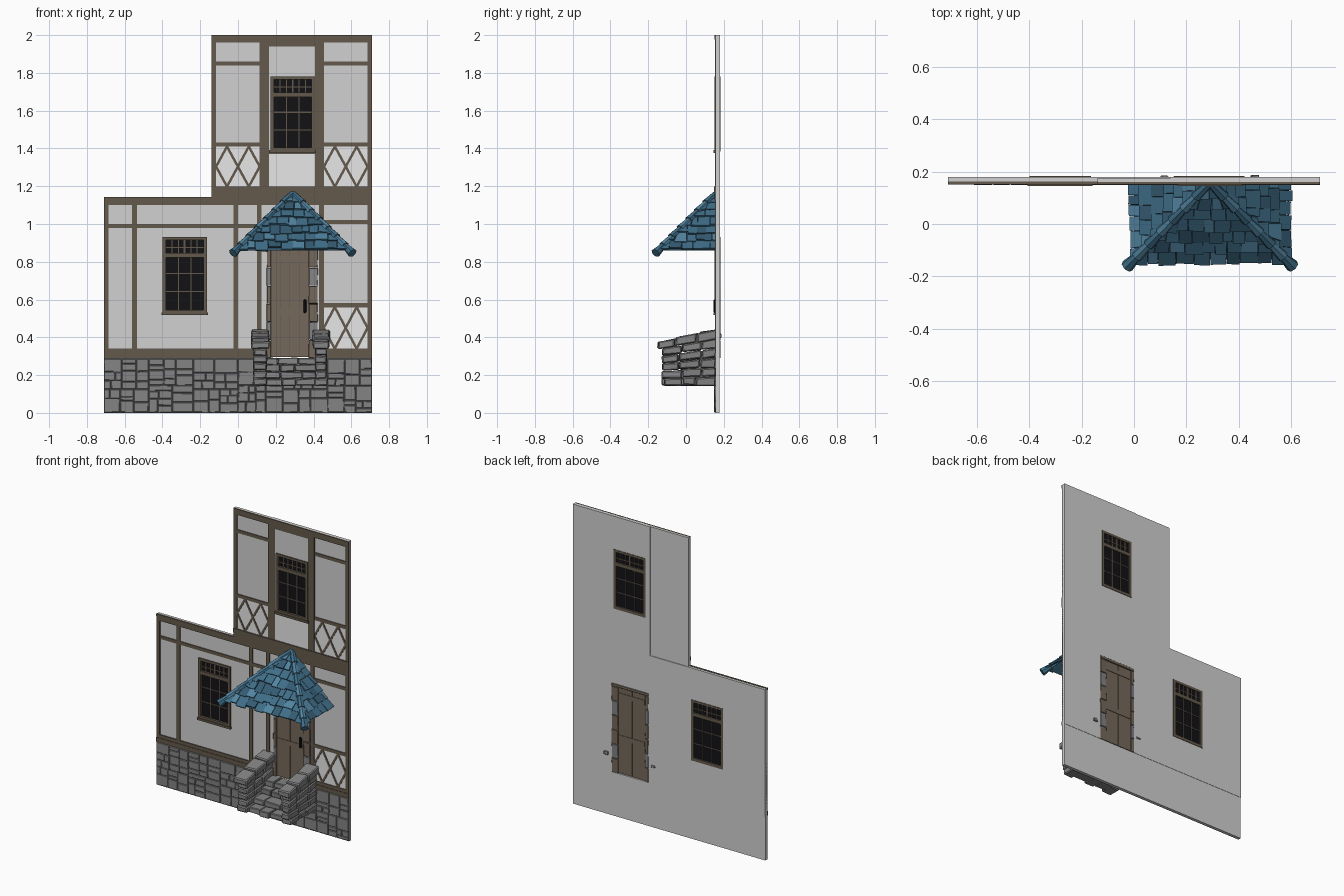
import bpy, bmesh, random
from math import pi
from mathutils import Vector

random.seed(7)
cube = bpy.data.objects.get("Cube")
if cube:
    bpy.data.objects.remove(cube, do_unlink=True)


def material(name, r, g, b):
    m = bpy.data.materials.new(name)
    m.use_nodes = True
    m.diffuse_color = (r, g, b, 1)
    m.node_tree.nodes["Principled BSDF"].inputs["Base Color"].default_value = (r, g, b, 1)
    return m


PLASTER = material("plaster", .64, .64, .64)
WHITE = material("white_plaster", .83, .83, .83)
TIMBER = material("timber", .125, .1, .072)
DOOR = material("door_wood", .18, .14, .105)
BLACK = material("black", .006, .006, .008)
STONE = material("stone", .23, .23, .23)
MORTAR = material("mortar", .1, .1, .1)
BLUES = [material("slate_blue", .05, .155, .245),
         material("light_blue", .085, .235, .36),
         material("dark_blue", .035, .105, .17)]


def hexa(bm, pts, mi=0, jitter=0):
    """Six-sided block; point index is 4*x + 2*y + z."""
    vs = [bm.verts.new(Vector(p) + Vector([random.uniform(-jitter, jitter) for _ in range(3)]))
          for p in pts]
    for f in ("0132", "4675", "0451", "2376", "0264", "1573"):
        bm.faces.new([vs[int(c)] for c in f]).material_index = mi


def box(bm, x0, x1, z0, z1, y0, y1, mi=0, jitter=0):
    hexa(bm, [(x, y, z) for x in (x0, x1) for y in (y0, y1) for z in (z0, z1)], mi, jitter)


def bar(bm, p, q, w, y0, y1):
    """Straight strip in the wall plane from p to q, each (x, z)."""
    p, q = Vector(p), Vector(q)
    n = (q - p).orthogonal().normalized() * w / 2
    hexa(bm, [(c.x, y, c.y) for e in (p, q) for y in (y0, y1) for c in (e - n, e + n)])


def finish(bm, name, mats, bevel=0):
    bmesh.ops.recalc_face_normals(bm, faces=bm.faces)
    me = bpy.data.meshes.new(name)
    bm.to_mesh(me)
    bm.free()
    for m in mats:
        me.materials.append(m)
    ob = bpy.data.objects.new(name, me)
    bpy.context.collection.objects.link(ob)
    if bevel:
        mod = ob.modifiers.new("bevel", "BEVEL")
        mod.width, mod.segments = bevel, 1
    return ob


# Plaster walls with openings for the windows and door
L, R, T0, POST = -.71, .71, -.14, .14
LOW_WIN, HIGH_WIN, DOORWAY = (-.4, -.165, .525, .93), (.172, .408, 1.385, 1.78), (.155, .42, .29, .88)


def wall(name, x0, x1, z0, z1, holes, back):
    bm = bmesh.new()
    xs = sorted({x0, x1, *[x for h in holes for x in h[:2]]})
    zs = sorted({z0, z1, *[z for h in holes for z in h[2:]]})
    for a, b in zip(xs, xs[1:]):
        for c, d in zip(zs, zs[1:]):
            if any(h[0] <= a < h[1] and h[2] <= c < h[3] for h in holes):
                continue
            bm.faces.new([bm.verts.new((x, .16, z)) for x, z in ((a, c), (b, c), (b, d), (a, d))])
    bmesh.ops.remove_doubles(bm, verts=bm.verts, dist=1e-5)
    new = bmesh.ops.extrude_face_region(bm, geom=bm.faces[:], use_keep_orig=True)["geom"]
    bmesh.ops.translate(bm, vec=(0, back - .16, 0), verts=[v for v in new if isinstance(v, bmesh.types.BMVert)])
    finish(bm, name, [PLASTER])


wall("base_wall", L, R, 0, .29, [], .178)
wall("lower_wall", L, R, .29, 1.14, [LOW_WIN, DOORWAY], .18)
wall("tower_side_wall", T0, POST, 1.14, 2, [], .176)
wall("tower_wall", POST, R, 1.14, 2, [HIGH_WIN], .18)

# Timber framing
F0, F1 = .153, .163
bm = bmesh.new()
for x0, x1 in ((L, DOORWAY[0]), (DOORWAY[1], R)):
    box(bm, x0, x1, .29, .318, F0 - .003, F1)
    box(bm, x0, x1, .318, .34, F0, F1)
box(bm, L, R, 1.1, 1.128, F0, F1)
box(bm, L, T0, 1.128, 1.142, F0 - .003, F1)
box(bm, T0, R, 1.128, 1.17, F0 - .002, F1)
box(bm, T0, R, 1.17, 1.198, F0 - .004, F1)
box(bm, T0, R, 1.96, 1.978, F0, F1)
box(bm, T0, R, 1.978, 2, F0 - .003, F1)
for x in (L, -.56, -.025, .1, .43, R - .024):
    box(bm, x, x + .024, .34, 1.1, F0, F1)
for x in (T0, .115, .139, .407, .431, R - .024):
    box(bm, x, x + .024, 1.198, 1.96, F0 + (.002 if x in (.139, .407) else 0), F1)
rails = [(-.686, .1, .99), (.454, .686, 1.01), (.454, .686, .57),
         (.163, .407, 1.95), (.163, .407, 1.382)]
rails += [(a, b, z) for a, b in ((-.116, .115), (.455, .686)) for z in (1.42, 1.85)]
for a, b, z in rails:
    box(bm, a, b, z - .011, z + .011, F0 + .002, F1)
finish(bm, "timber_frame", [TIMBER])

# Diamond lattice panels
lattice, panel = bmesh.new(), bmesh.new()
for x0, x1, z0, z1 in ((-.116, .115, 1.198, 1.41), (.455, .686, 1.198, 1.41), (.454, .686, .34, .56)):
    box(panel, x0, x1, z0, z1, .158, .161)
    w, zm = (x1 - x0) / 4, (z0 + z1) / 2
    for cx in (x0 + w, x1 - w):
        ring = [(cx - w, zm), (cx, z1), (cx + w, zm), (cx, z0)]
        for i in range(4):
            bar(lattice, ring[i], ring[i - 1], .013, F0 + .002, F1)
box(panel, .163, .407, 1.198, 1.372, .158, .161)
finish(lattice, "lattice", [TIMBER])
finish(panel, "lattice_panels", [WHITE])


# Windows, with glazing bars on both sides
def window(name, hole):
    x0, x1, z0, z1 = hole
    bm = bmesh.new()
    a, b, f, k = x0 + .018, x1 - .018, .152, .183
    mid = z1 - .095
    box(bm, x0, x1, z0, z1, .166, .174, 1)
    for xa, xb in ((x0, a), (b, x1)):
        box(bm, xa, xb, z0, z1, f, k)
    for za, zb in ((z0, z0 + .02), (mid - .012, mid + .012), (z1 - .016, z1)):
        box(bm, a, b, za, zb, f, k)
    box(bm, x0 - .006, x1 + .006, z0 - .008, z0 + .006, f - .006, .16)
    for cols, rows, za, zb in ((3, 3, z0 + .02, mid), (6, 2, mid, z1 - .016)):
        for i in range(1, cols):
            x, t = a + (b - a) * i / cols, .005 if cols > 3 and i == 3 else .0027
            box(bm, x - t, x + t, za, zb, .16, .179)
        for j in range(1, rows):
            z = za + (zb - za) * j / rows
            box(bm, a, b, z - .0027, z + .0027, .161, .178)
    finish(bm, name, [TIMBER, BLACK])


window("lower_window", LOW_WIN)
window("upper_window", HIGH_WIN)

# Door with planks, handle and block surround
bm = bmesh.new()
for i in range(4):
    x = .175 + i * .05
    box(bm, x, x + .0485, .295, .865, .16, .176)
box(bm, .175, .375, .295, .865, .163, .173, 1)
box(bm, .18, .37, .52, .55, .157, .179)
box(bm, .18, .37, .8, .83, .158, .179)
finish(bm, "door", [DOOR, TIMBER])
bm = bmesh.new()
box(bm, .346, .362, .53, .6, .146, .16)
finish(bm, "door_handle", [BLACK], .004)
bm = bmesh.new()
for x0, x1 in ((.152, .175), (.375, .422)):
    for i in range(6):
        z = .29 + i * .096
        box(bm, x0, x1, z, z + .094, .154, .182, (1, 0, 1, 1, 0, 1)[i], .0015)
box(bm, .152, .422, .866, .885, .153, .183, 1)
finish(bm, "door_surround", [STONE, DOOR], .002)

# Random ashlar masonry along the base
bm = bmesh.new()


def ashlar(x0, x1, z0, z1):
    w, h = x1 - x0, z1 - z0
    cut = random.uniform(.36, .64)
    if w > .13 or (w > .085 and w > 1.5 * h and random.random() < .6):
        ashlar(x0, x0 + w * cut, z0, z1)
        ashlar(x0 + w * cut, x1, z0, z1)
    elif h > .085 or (h > .06 and random.random() < .35):
        ashlar(x0, x1, z0, z0 + h * cut)
        ashlar(x0, x1, z0 + h * cut, z1)
    else:
        box(bm, x0 + .0015, x1 - .0015, z0 + .0015, z1 - .0015, random.uniform(.149, .154), .16, 0, .001)


for i in range(6):
    z = .145 if i % 2 else .125
    xa, xb = L + i * (R - L) / 6, L + (i + 1) * (R - L) / 6
    ashlar(xa, xb, .002, z)
    ashlar(xa, xb, z, .287)
finish(bm, "base_stones", [STONE], .003)
bm = bmesh.new()
box(bm, L, R, 0, .29, .1565, .161)
finish(bm, "base_mortar", [MORTAR])

# Stone side walls of the stoop, courses dipping to the front
for name, x0, x1 in (("right_stoop_wall", .082, .152), ("left_stoop_wall", .408, .47)):
    bm = bmesh.new()
    for k in range(6):
        cap = .013 if k == 5 else random.uniform(-.003, .004)
        front = -.125 - .022 * (k == 5) + random.uniform(-.008, .008)
        c1, c2 = (front + (.16 - front) * (f + random.uniform(-.07, .07)) for f in (.33, .67))
        for ya, yb in ((front, c1), (c1, c2), (c2, .165)):
            lift = random.uniform(-.004, .004)
            hexa(bm, [(x, y, .143 + (k + j) * .05 + lift - .2 * (.16 - y) * (k + j) / 6 - .0025 * j)
                      for x in (x0 - cap, x1 + cap) for y in (ya + .002, yb - .002) for j in (0, 1)],
                 0, .0035)
    finish(bm, name, [STONE], .006)
bm = bmesh.new()
box(bm, .445, .48, .395, .42, .15, .186, 0, .003)
box(bm, .1, .13, .4, .415, .15, .184, 0, .003)
finish(bm, "tie_stones", [STONE], .003)

# Steps
bm = bmesh.new()
for k in range(4):
    cuts = [.145, random.uniform(.21, .25), random.uniform(.3, .34), .415]
    for a, b in zip(cuts, cuts[1:]):
        box(bm, a + .001, b - .001, .145 + k * .037, .18 + k * .037,
            -.105 + k * .062 + random.uniform(-.008, .008), .162, 0, .003)
finish(bm, "steps", [STONE], .004)

# Porch roof: three slopes of overlapping slates
APEX = Vector((.29, .158, 1.15))
EAVE = [Vector(p) for p in ((0, .158, .86), (0, -.135, .86), (.58, -.135, .86), (.58, .158, .86))]
tiles, deck = bmesh.new(), bmesh.new()
for B, C in zip(EAVE, EAVE[1:]):
    deck.faces.new([deck.verts.new(p) for p in (APEX, B, C)])
    u = (C - B).normalized()
    foot = B + u * (APEX - B).dot(u)
    down = foot - APEX
    n = down.cross(u).normalized()
    lo, hi = (B - foot).dot(u), (C - foot).dot(u)
    rows = 7
    for r in range(rows):
        t0, t1 = max(.02, (r - .25) / rows), (r + 1) / rows
        x, end = lo * t1, hi * t1
        first = True
        while x < end - .004:
            w = random.uniform(.035, .07) * (.6 if first and r % 2 else 1)
            nx = end if end - x - w < .02 else x + w
            first = False
            tip = t1 + random.uniform(-.01, .035)
            lift = random.uniform(.008, .016)
            pts = []
            for e in (x + .001, nx - .001):
                for t, h in ((t0, .001), (tip, lift)):
                    s = min(max(e, lo * t), hi * t)
                    base = APEX + down * t + u * s
                    pts += [base + n * h, base + n * (h + .011)]
            hexa(tiles, pts, random.choice((0, 0, 0, 1, 2)), .0015)
            x = nx
finish(tiles, "roof_slates", BLUES)
finish(deck, "roof_underside", [BLUES[2]])

# Hip caps running down both corners
for name, corner in (("right_hip_caps", EAVE[1]), ("left_hip_caps", EAVE[2])):
    bm = bmesh.new()
    d = corner - APEX
    end, count = 1.09, 7
    for i in range(count):
        a, b = end * i / count, end * (i + 1.15) / count
        b = min(b, end)
        mid = APEX + d * (a + b) / 2 + Vector((0, 0, .012))
        rot = d.to_track_quat("Z", "Y").to_matrix().to_4x4()
        rot.translation = mid
        made = bmesh.ops.create_cone(bm, cap_ends=True, segments=7, radius1=.015,
                                     radius2=.023 + .003 * (i == count - 1),
                                     depth=d.length * (b - a), matrix=rot)
        for f in {f for v in made["verts"] for f in v.link_faces}:
            f.material_index = i % 2
    finish(bm, name, BLUES[:2])
